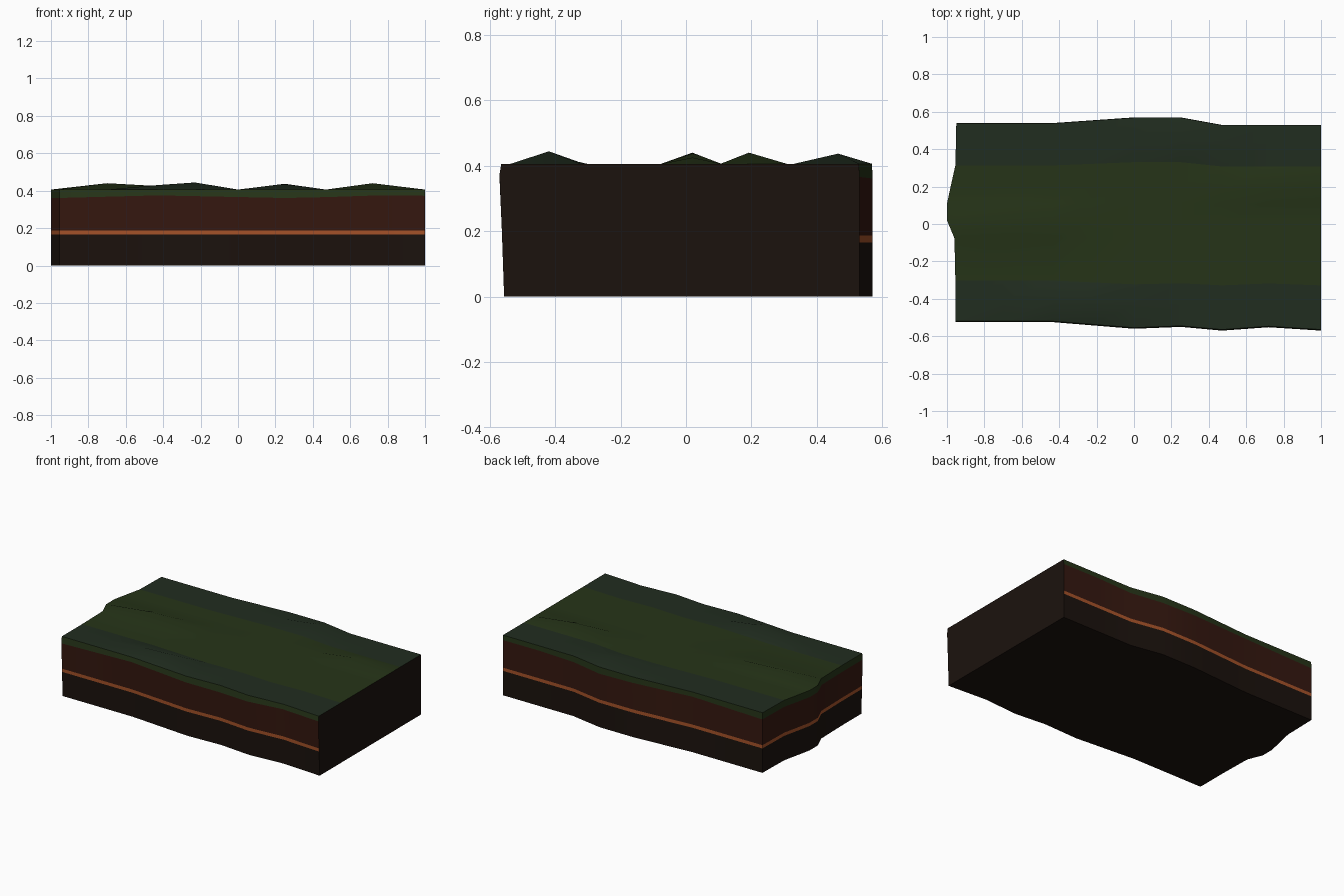
import bpy, math

if "Cube" in bpy.data.objects:
    bpy.data.objects.remove(bpy.data.objects["Cube"])

# Plan outline of the ground block
FRONT = [(-0.955, -0.525), (-0.43, -0.525), (0, -0.56), (0.25, -0.55), (0.47, -0.57), (0.72, -0.552), (1, -0.57)]
BACK = [(-0.95, 0.54), (-0.43, 0.54), (0, 0.57), (0.25, 0.57), (0.47, 0.53), (1, 0.53)]
LEFT = [(-0.55, -0.955), (-0.3, -0.955), (-0.08, -0.96), (0.01, -1), (0.12, -1), (0.31, -0.955), (0.55, -0.95)]
TURF = [(-1, 0.36), (-0.43, 0.375), (0.3, 0.36), (0.75, 0.375), (1, 0.373)]
XS = [-0.95, -0.7, -0.43, -0.23, 0, 0.25, 0.47, 0.72, 1]
VS = [-0.55, -0.43, -0.32, -0.08, 0.02, 0.11, 0.2, 0.32, 0.45, 0.55]
PEAKS = {(1, 4): 0.44, (2, 4): 0.425, (3, 1): 0.444, (2, 1): 0.43, (5, 8): 0.437, (7, 6): 0.44}


def lerp(table, t):
    if t <= table[0][0]:
        return table[0][1]
    for (a, va), (b, vb) in zip(table, table[1:]):
        if t <= b:
            return va + (vb - va) * (t - a) / (b - a)
    return table[-1][1]


def plan(i, j, front_scale=1.0, back_scale=1.0):
    x, v = XS[i], VS[j] / 0.55
    if i == 0:
        x = lerp(LEFT, VS[j])
    y = v * lerp(BACK, x) * back_scale if v > 0 else -v * lerp(FRONT, x) * front_scale
    return x, y


def build(name, verts, faces, color):
    mesh = bpy.data.meshes.new(name)
    mesh.from_pydata(verts, [], faces)
    obj = bpy.data.objects.new(name, mesh)
    bpy.context.collection.objects.link(obj)
    mat = bpy.data.materials.new(name + "_color")
    mat.diffuse_color = (*color, 1)
    mat.use_nodes = True
    mat.node_tree.nodes["Principled BSDF"].inputs["Base Color"].default_value = mat.diffuse_color
    mesh.materials.append(mat)
    bpy.ops.object.select_all(action='DESELECT')
    obj.select_set(True)
    bpy.context.view_layer.objects.active = obj
    bpy.ops.object.shade_smooth_by_angle(angle=math.radians(30))
    return obj


NX, NY = len(XS) - 1, len(VS) - 1
# Walk along front, left and back; the right end is a flat cut
PATH = [(i, 0) for i in range(NX, 0, -1)] + [(0, j) for j in range(NY)] + [(i, NY) for i in range(NX + 1)]


def ring(z, front_scale, back_scale=1.0):
    pts = []
    for i, j in PATH:
        x, y = plan(i, j, front_scale, back_scale)
        pts.append((x, y, lerp(TURF, x) if z is None else z))
    return pts


levels = [ring(0, 0.975), ring(0.165, 0.985), ring(0.187, 0.986),
          ring(None, 1.0), ring(0.406, 0.99, 0.997)]
DARK, BROWN = (0.011, 0.006, 0.004), (0.036, 0.009, 0.005)
CLAY, GREEN = (0.38, 0.085, 0.022), (0.019, 0.034, 0.009)
MOSS = (0.015, 0.026, 0.014)

# Layered side bands
bands = [("lower_soil", DARK), ("clay_band", CLAY), ("upper_soil", BROWN), ("turf_side", GREEN)]
n = len(PATH)
for (name, color), lo, hi in zip(bands, levels, levels[1:]):
    build(name, lo + hi, [(k, n + k, n + k + 1, k + 1) for k in range(n - 1)], color)

# Underside and flat cut end
build("underside", levels[0], [tuple(range(n))], DARK)
end = [r[0] for r in levels] + [r[-1] for r in reversed(levels)]
build("cut_end", end, [tuple(reversed(range(len(end))))], DARK)


# Grass top in three strips with a few low humps
def grass(name, j0, j1, color):
    verts, faces, rows = [], [], j1 - j0 + 1
    for i in range(NX + 1):
        for j in range(j0, j1 + 1):
            verts.append((*plan(i, j, 0.99, 0.997), PEAKS.get((i, j), 0.406)))
    for i in range(NX):
        for j in range(rows - 1):
            a = i * rows + j
            faces.append((a, a + rows, a + rows + 1, a + 1))
    build(name, verts, faces, color)


grass("front_grass_margin", 0, 2, MOSS)
grass("middle_grass", 2, 7, GREEN)
grass("back_grass_margin", 7, NY, MOSS)
